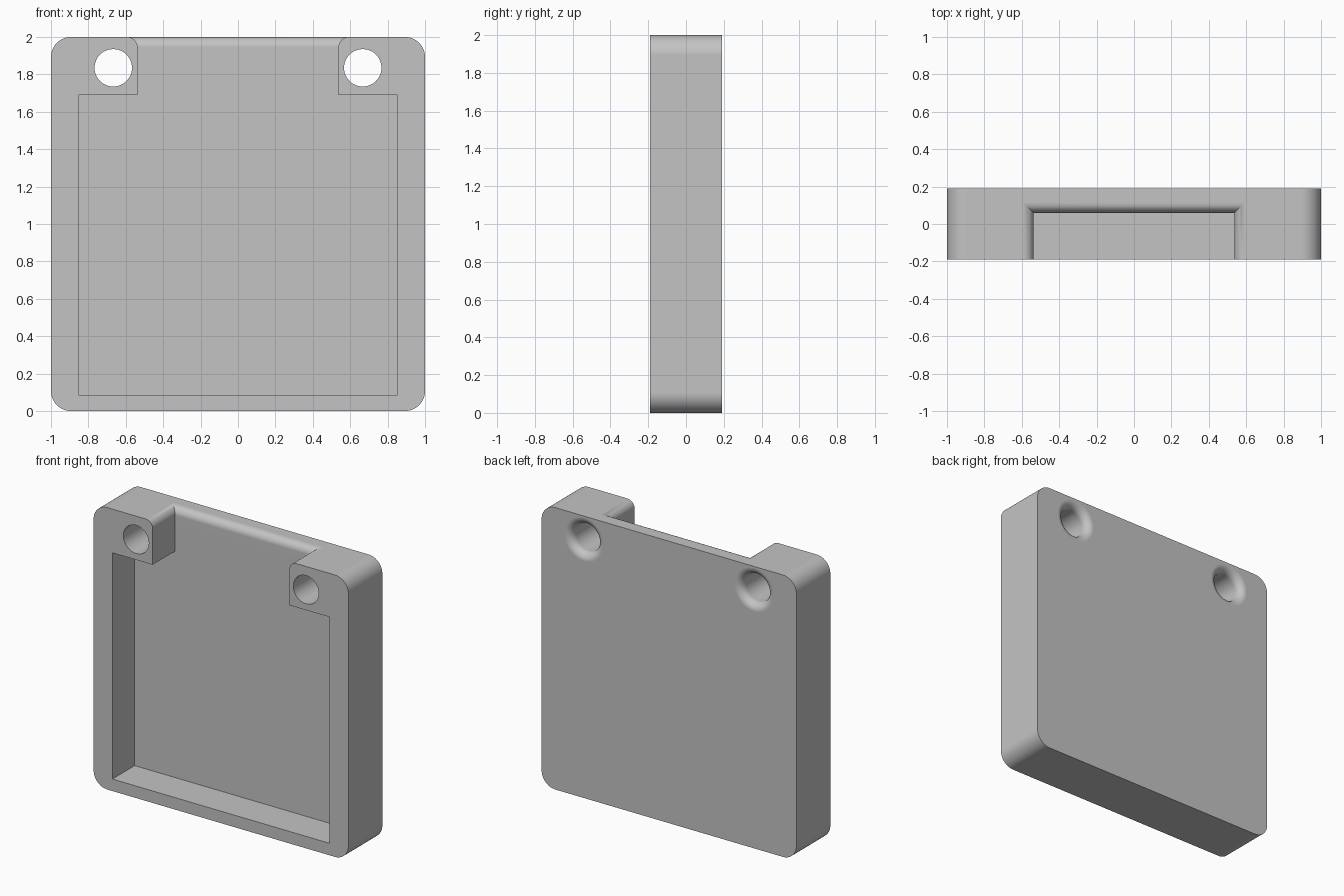
import bpy, bmesh
from math import sin, cos, pi
from mathutils import Vector

if "Cube" in bpy.data.objects:
    bpy.data.objects.remove(bpy.data.objects["Cube"])

HALF_DEPTH = 0.19
FLOOR = 0.06        # pocket floor position in y
FILLET = 0.055
STEPS = 8

grey = bpy.data.materials.new("light grey")
grey.use_nodes = True
grey.diffuse_color = (0.55, 0.55, 0.55, 1)
grey.node_tree.nodes["Principled BSDF"].inputs["Base Color"].default_value = grey.diffuse_color


def loft(name, rings):
    """Closed solid through a list of rings with equal point counts."""
    bm = bmesh.new()
    loops = [[bm.verts.new(p) for p in ring] for ring in rings]
    for a, b in zip(loops, loops[1:]):
        for i in range(len(a)):
            j = (i + 1) % len(a)
            bm.faces.new((a[i], a[j], b[j], b[i]))
    bm.faces.new(loops[0])
    bm.faces.new(loops[-1])
    bmesh.ops.recalc_face_normals(bm, faces=bm.faces)
    mesh = bpy.data.meshes.new(name)
    bm.to_mesh(mesh)
    bm.free()
    mesh.materials.append(grey)
    obj = bpy.data.objects.new(name, mesh)
    bpy.context.collection.objects.link(obj)
    return obj


def rounded_square(y, radius=0.107, segments=12):
    pts = []
    for k, (sx, sz) in enumerate([(1, 1), (-1, 1), (-1, -1), (1, -1)]):
        for i in range(segments + 1):
            a = (k + i / segments) * pi / 2
            pts.append((sx * (1 - radius) + radius * cos(a), y,
                        1 + sz * (1 - radius) + radius * sin(a)))
    return pts


def rectangle(z, half_width, back):
    return [(-half_width, -0.3, z), (half_width, -0.3, z),
            (half_width, back, z), (-half_width, back, z)]


def circle(x, y, radius, sides=48):
    return [(x + radius * cos(2 * pi * i / sides), y,
             1.835 + radius * sin(2 * pi * i / sides)) for i in range(sides)]


def flare():
    """Travel and outward offset along a quarter-round edge."""
    for i in range(STEPS + 1):
        a = i / STEPS * pi / 2
        yield FILLET * sin(a), FILLET * (1 - cos(a))


# Outer block with rounded corners
housing = loft("housing", [rounded_square(-HALF_DEPTH), rounded_square(HALF_DEPTH)])

# Main pocket
cutters = [loft("pocket_cutter", [rectangle(0.085, 0.853, FLOOR),
                                  rectangle(1.69, 0.853, FLOOR)])]

# Open notch through the top, with rounded rim
rings = [rectangle(1.5, 0.537, FLOOR)]
rings += [rectangle(2 - FILLET + t, 0.537 + o, FLOOR + o) for t, o in flare()]
rings.append(rectangle(2.1, 0.537 + FILLET, FLOOR + FILLET))
cutters.append(loft("notch_cutter", rings))

# Screw holes with rounded rims at the back
for x in (-0.667, 0.667):
    rings = [circle(x, -0.3, 0.1)]
    rings += [circle(x, HALF_DEPTH - FILLET + t, 0.1 + o) for t, o in flare()]
    rings.append(circle(x, 0.3, 0.1 + FILLET))
    cutters.append(loft("hole_cutter", rings))

# Cut everything out of the block
bpy.ops.object.select_all(action="DESELECT")
bpy.context.view_layer.objects.active = housing
housing.select_set(True)
for cutter in cutters:
    cutter.hide_render = True
    mod = housing.modifiers.new("cut", "BOOLEAN")
    mod.operation = "DIFFERENCE"
    mod.solver = "EXACT"
    mod.object = cutter
    bpy.ops.object.modifier_apply(modifier=mod.name)
    bpy.data.objects.remove(cutter)

# Smooth rounds, crisp edges
bpy.ops.object.shade_smooth_by_angle(angle=pi / 6)
weighted = housing.modifiers.new("weighted normals", "WEIGHTED_NORMAL")
weighted.keep_sharp = True
